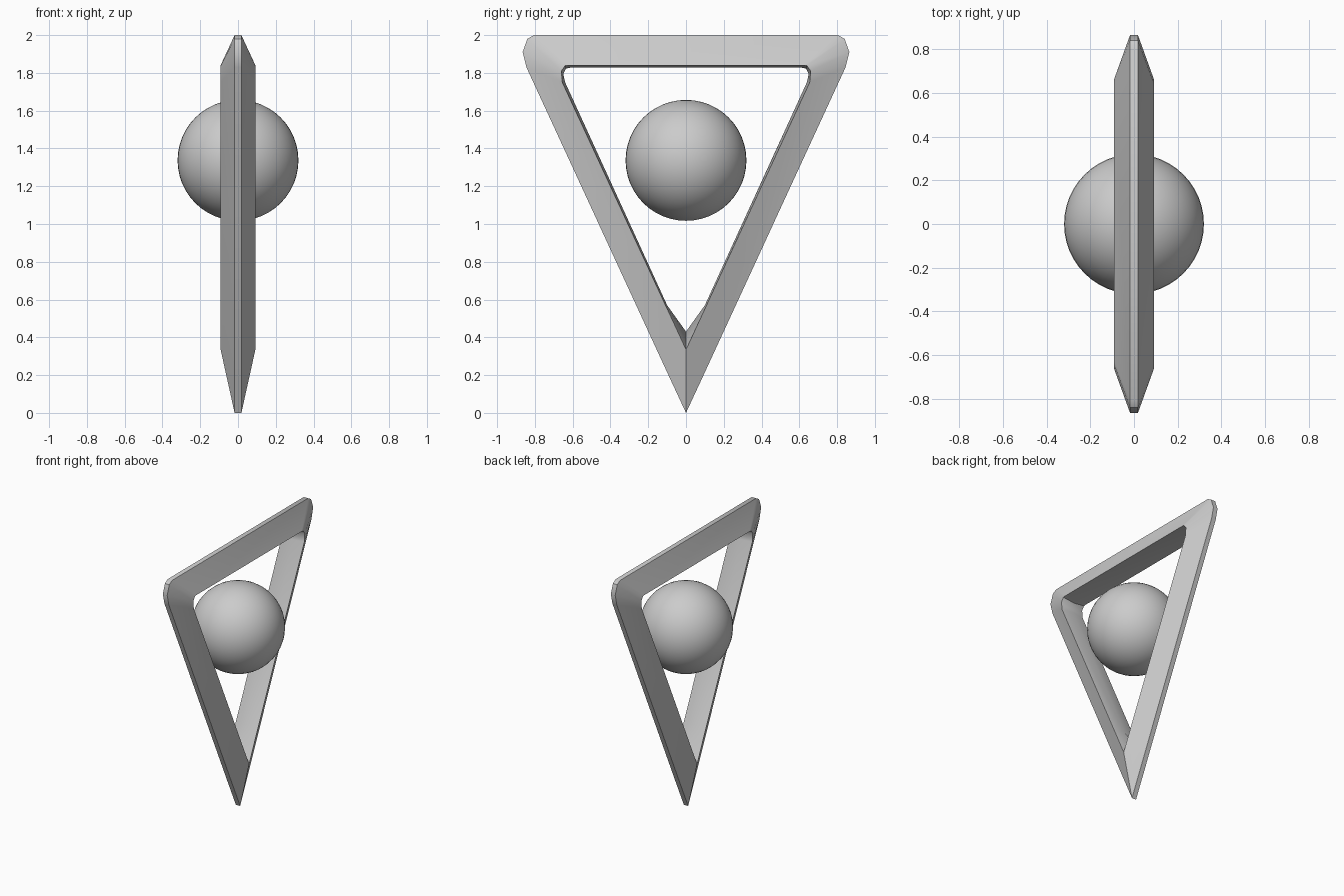
import bpy, bmesh, math

cube = bpy.data.objects.get("Cube")
if cube:
    bpy.data.objects.remove(cube, do_unlink=True)

grey = bpy.data.materials.new("plain grey")
grey.use_nodes = True
grey.diffuse_color = (0.6, 0.6, 0.6, 1)
grey.node_tree.nodes["Principled BSDF"].inputs["Base Color"].default_value = (0.6, 0.6, 0.6, 1)

# Half outlines (y, z), from the bottom point round the upper corner
RIDGE = [(0, 0), (0.1, 0.215), (0.845, 1.83), (0.865, 1.91), (0.84, 1.98), (0.805, 2.0)]
WIDE = [(0, 0.335), (0.1, 0.551), (0.655, 1.75), (0.66, 1.81), (0.64, 1.838), (0.62, 1.84)]
INNER = [(0, 0.43), (0.1, 0.57), (0.64, 1.75), (0.65, 1.795), (0.635, 1.823), (0.61, 1.828)]


def ring(bm, half, x):
    """Closed outline, mirrored across y = 0, at the given x."""
    points = half + [(-y, z) for y, z in reversed(half[1:])]
    return [bm.verts.new((x, y, z)) for y, z in points]


# Triangular frame: thin outer ridge, broad inner rim
bm = bmesh.new()
rings = [ring(bm, RIDGE, 0.018), ring(bm, WIDE, 0.092), ring(bm, INNER, 0),
         ring(bm, WIDE, -0.092), ring(bm, RIDGE, -0.018)]
for a, b in zip(rings, rings[1:] + rings[:1]):
    for i in range(len(a)):
        j = (i + 1) % len(a)
        bm.faces.new((a[i], a[j], b[j], b[i]))
bmesh.ops.recalc_face_normals(bm, faces=bm.faces)
mesh = bpy.data.meshes.new("triangular_frame")
bm.to_mesh(mesh)
bm.free()
frame = bpy.data.objects.new("triangular_frame", mesh)
bpy.context.collection.objects.link(frame)

# Floating ball in the opening
bpy.ops.mesh.primitive_uv_sphere_add(segments=48, ring_count=24, radius=0.32, location=(0, 0, 1.337))
ball = bpy.context.object
ball.name = "centre_ball"

for obj, angle in ((frame, 40), (ball, 40)):
    obj.data.materials.append(grey)
    bpy.ops.object.select_all(action="DESELECT")
    obj.select_set(True)
    bpy.context.view_layer.objects.active = obj
    bpy.ops.object.shade_smooth_by_angle(angle=math.radians(angle))
